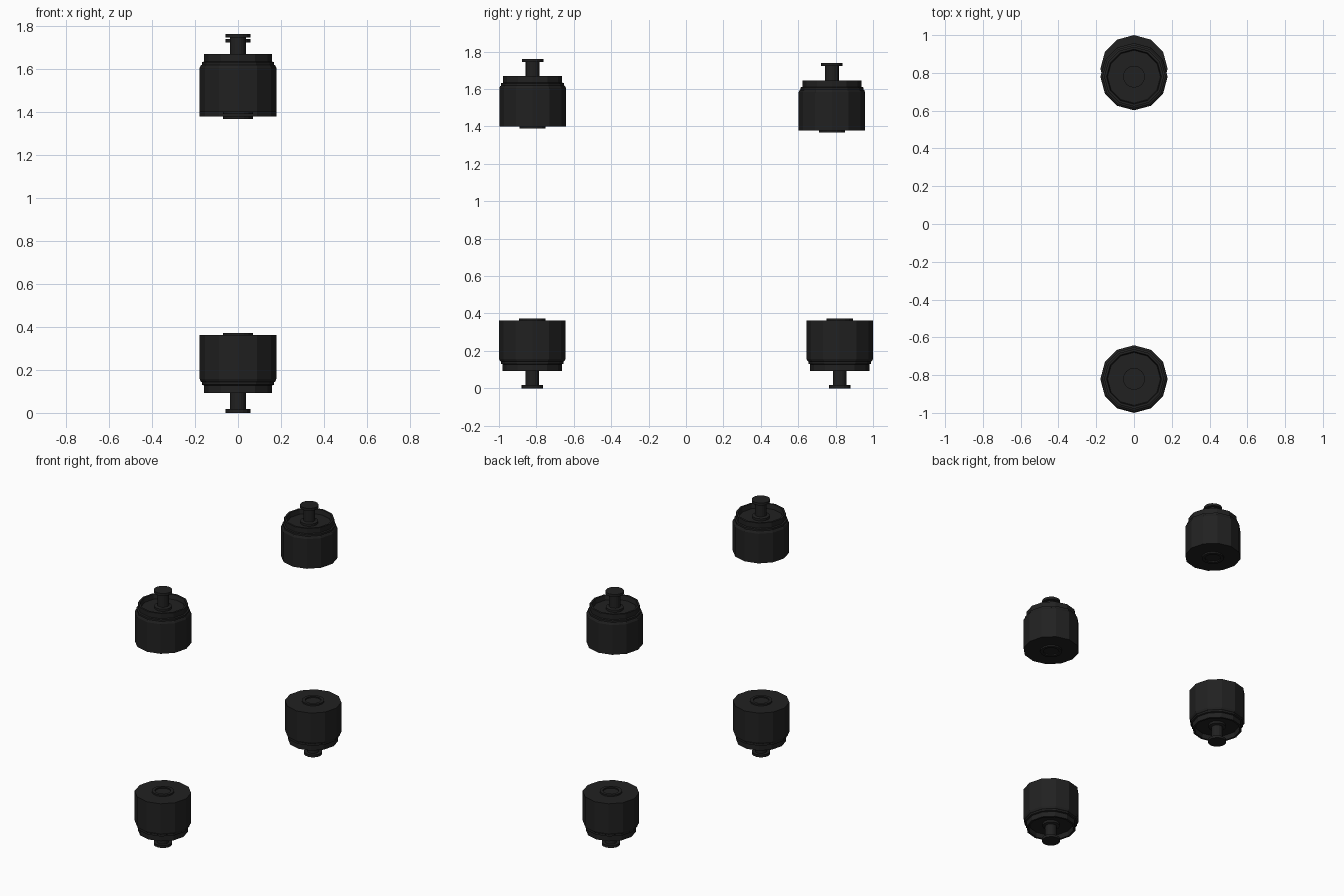
import bpy, bmesh, math

if "Cube" in bpy.data.objects:
    bpy.data.objects.remove(bpy.data.objects["Cube"])

mat = bpy.data.materials.new("black_rubber")
mat.diffuse_color = (0.015, 0.015, 0.015, 1)
mat.use_nodes = True
mat.node_tree.nodes["Principled BSDF"].inputs["Base Color"].default_value = mat.diffuse_color


def lathe(name, profile, sides, base, flip):
    """Revolve an (r, z) profile; flip turns the part upside down."""
    bm = bmesh.new()
    rings = []
    for r, z in profile:
        if r == 0:
            rings.append([bm.verts.new((0, 0, z))])
        else:
            rings.append([bm.verts.new((r * math.cos(2 * math.pi * i / sides),
                                        r * math.sin(2 * math.pi * i / sides), z))
                          for i in range(sides)])
    for a, b in zip(rings, rings[1:]):
        for i in range(sides):
            j = (i + 1) % sides
            if len(a) == 1:
                bm.faces.new((a[0], b[i], b[j]))
            elif len(b) == 1:
                bm.faces.new((a[i], a[j], b[0]))
            else:
                bm.faces.new((a[i], a[j], b[j], b[i]))
    if flip:
        for v in bm.verts:
            v.co.z = 0.372 - v.co.z
    bmesh.ops.recalc_face_normals(bm, faces=bm.faces)
    mesh = bpy.data.meshes.new(name)
    bm.to_mesh(mesh)
    bm.free()
    mesh.materials.append(mat)
    ob = bpy.data.objects.new(name, mesh)
    ob.location = base
    bpy.context.collection.objects.link(ob)


# Profiles with the stem pointing down
BODY = [(0, 0.125), (0.14, 0.125), (0.145, 0.093), (0.158, 0.093), (0.158, 0.128),
        (0.168, 0.131), (0.168, 0.143), (0.173, 0.146), (0.178, 0.157),
        (0.178, 0.362), (0, 0.362)]
STEM = [(0, 0), (0.058, 0), (0.058, 0.017), (0.037, 0.017), (0.037, 0.105),
        (0.055, 0.11), (0.055, 0.126), (0, 0.126)]
CAP = [(0, 0.361), (0.07, 0.361), (0.07, 0.372), (0.05, 0.372), (0.05, 0.364), (0, 0.364)]

# Two lower mounts, two upper mounts turned upside down
MOUNTS = [("lower_front", -0.822, 0, False), ("lower_back", 0.822, 0, False),
          ("upper_front", -0.82, 1.39, True), ("upper_back", 0.78, 1.368, True)]
for label, y, z, flip in MOUNTS:
    lathe(label + "_body", BODY, 12, (0, y, z), flip)
    lathe(label + "_stem", STEM, 16, (0, y, z), flip)
    lathe(label + "_cap", CAP, 16, (0, y, z), flip)
